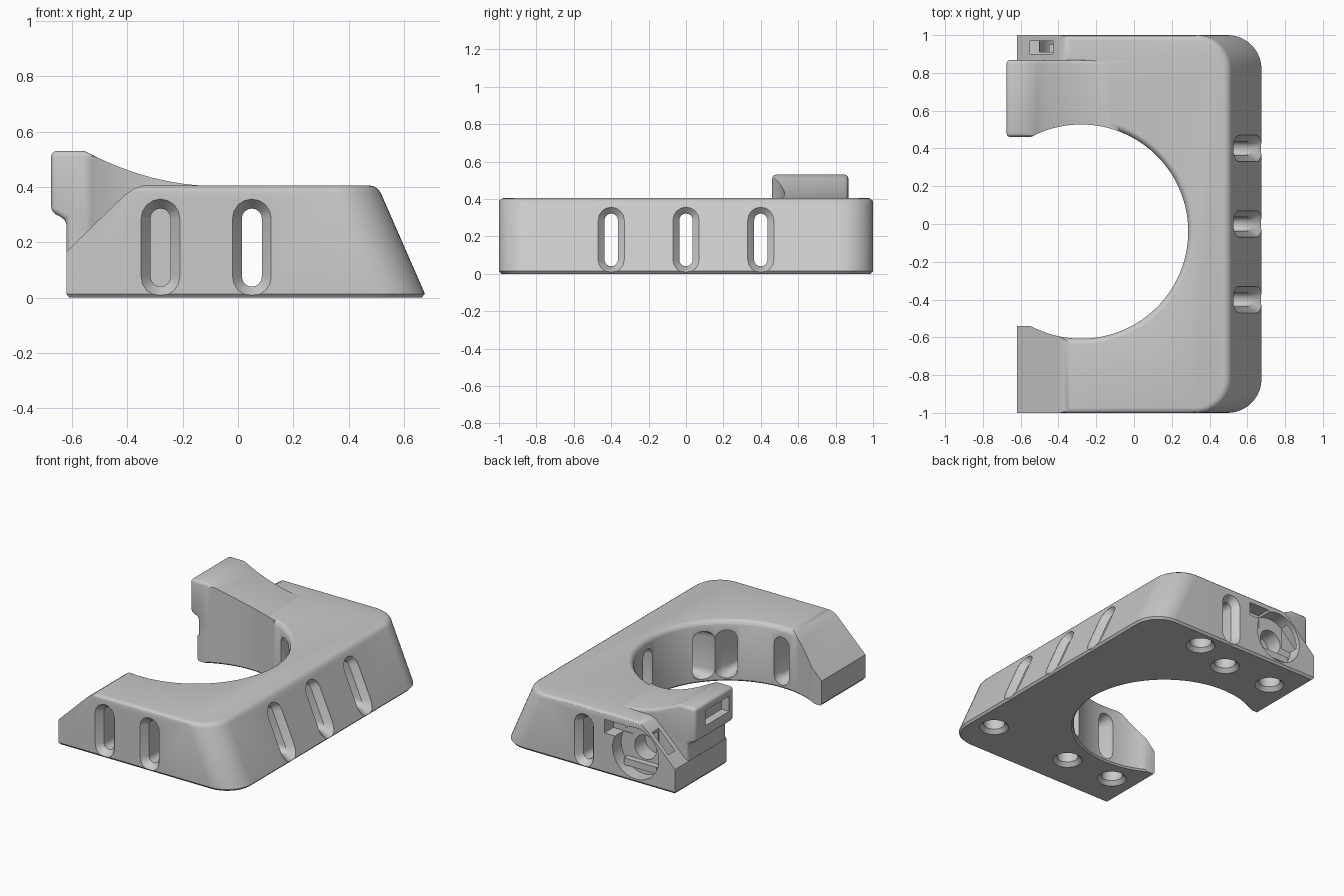
import bpy, bmesh, math
from mathutils import Vector

cube = bpy.data.objects.get("Cube")
if cube:
    bpy.data.objects.remove(cube)

HOLE = Vector((-0.28, -0.04))
HOLE_R = 0.567
TOP = 0.405

grey = bpy.data.materials.new("matte_grey")
grey.use_nodes = True
grey.diffuse_color = (0.59, 0.59, 0.59, 1)
grey.node_tree.nodes["Principled BSDF"].inputs["Base Color"].default_value = (0.59, 0.59, 0.59, 1)


def loft(name, rings):
    """Closed solid skinned through rings of equal point count."""
    bm = bmesh.new()
    rows = [[bm.verts.new(p) for p in ring] for ring in rings]
    n = len(rows[0])
    for a, b in zip(rows, rows[1:]):
        for i in range(n):
            j = (i + 1) % n
            bm.faces.new((a[i], a[j], b[j], b[i]))
    bm.faces.new(rows[0])
    bm.faces.new(rows[-1])
    bmesh.ops.recalc_face_normals(bm, faces=bm.faces)
    mesh = bpy.data.meshes.new(name)
    bm.to_mesh(mesh)
    bm.free()
    mesh.materials.append(grey)
    ob = bpy.data.objects.new(name, mesh)
    bpy.context.collection.objects.link(ob)
    return ob


def prism_y(name, profile, y0, y1):
    return loft(name, [[(x, y, z) for x, z in profile] for y in (y0, y1)])


def box(name, x0, x1, y0, y1, z0, z1):
    return prism_y(name, [(x0, z0), (x1, z0), (x1, z1), (x0, z1)], y0, y1)


def circle(r, n):
    return [(r * math.cos(math.tau * i / n), r * math.sin(math.tau * i / n)) for i in range(n)]


def turned_z(name, cx, cy, steps, n):
    """Upright turned solid from (z, radius) steps."""
    return loft(name, [[(cx + u, cy + v, z) for u, v in circle(r, n)] for z, r in steps])


def apply(ob, mod):
    bpy.context.view_layer.objects.active = ob
    bpy.ops.object.modifier_apply(modifier=mod.name)


def combine(target, other, operation="DIFFERENCE"):
    mod = target.modifiers.new("combine", "BOOLEAN")
    mod.operation = operation
    mod.solver = "EXACT"
    mod.object = other
    apply(target, mod)
    bpy.data.objects.remove(other)


# Body: rounded plan whose +x side leans inwards
def plan(z, inset, lean):
    r, cx = 0.18, 0.675 - lean - 0.18
    cy = 1 - r
    arc = [math.pi / 2 * i / 12 for i in range(13)]
    pts = [(cx + (r - inset) * math.cos(a), cy + (r - inset) * math.sin(a)) for a in arc]
    pts.append((-0.62 + min(inset, 0.01), 1 - inset))
    return [(x, y, z) for x, y in pts] + [(x, -y, z) for x, y in reversed(pts)]


body = loft("bracket_body", [plan(0, 0.012, 0), plan(0.014, 0, 0), plan(0.38, 0, 0.16),
                             plan(0.393, 0.004, 0.166), plan(0.402, 0.014, 0.17),
                             plan(TOP, 0.028, 0.172)])

# Sloped arm ends
combine(body, prism_y("slope_cutter", [(-0.63, 0.156), (-0.41, 0.37), (-0.375, 0.394),
                                       (-0.33, 0.409), (-0.33, 0.6), (-0.8, 0.6), (-0.8, 0.156)],
                      -1.2, 1.2))

# Softened top and bottom rims of the large opening
quarter = [math.pi / 2 * i / 5 for i in range(1, 6)]
rim = [(TOP - 0.035 + 0.036 * math.sin(a), HOLE_R + 0.035 * (1 - math.cos(a))) for a in quarter]
combine(body, turned_z("rim_cutter", HOLE.x, HOLE.y,
                       [(-0.1, HOLE_R + 0.01), (0, HOLE_R + 0.01), (0.02, HOLE_R - 0.01),
                        (0.3, HOLE_R - 0.1), (0.355, HOLE_R - 0.01)]
                       + rim + [(0.6, HOLE_R + 0.036)], 96))

# Raised clip on the back arm, with a hollow curve running down to the top
curve = [(-0.555 + 0.48 * t, 0.403 + 0.127 * (1 - t) ** 2) for t in [i / 12 for i in range(13)]]
clip = prism_y("raised_clip", [(-0.619, 0.03), (-0.619, 0.28), (-0.675, 0.31), (-0.675, 0.53)]
               + curve + [(-0.075, 0.03)], 0.461, 0.868)
bevel = clip.modifiers.new("soft_edges", "BEVEL")
bevel.width = 0.02
bevel.segments = 3
bevel.limit_method = "ANGLE"
bevel.angle_limit = math.radians(40)
apply(clip, bevel)
combine(body, clip, "UNION")

# Large round opening with its mouth, cut as one keyhole shape
reach = math.acos(-0.268 / HOLE_R)
keyhole = [(HOLE.x + HOLE_R * math.cos(a), HOLE.y + HOLE_R * math.sin(a))
           for a in [reach * (i / 36 - 1) for i in range(73)]]
keyhole += [(-1, keyhole[-1][1]), (-1, keyhole[0][1])]
combine(body, loft("opening_cutter", [[(x, y, z) for x, y in keyhole] for z in (-0.2, 0.9)]))


# Flared vertical slots
def stadium(r):
    n, mid, half = 8, 0.181, 0.105
    pts = []
    for sign in (1, -1):
        for i in range(n + 1):
            a = math.pi * i / n
            pts.append((sign * r * math.cos(a), mid + sign * (half + r * math.sin(a))))
    return pts


def slot_x(y):
    wall = HOLE.x + math.sqrt(HOLE_R ** 2 - (y - HOLE.y) ** 2)
    rings = [[(0.68 - 0.437 * z + off, y + u, z) for u, z in stadium(r)]
             for off, r in ((0.03, 0.07), (0, 0.07), (-0.045, 0.036))]
    rings += [[(wall + off, y + u, z) for u, z in stadium(r)]
              for off, r in ((0.07, 0.036), (0.03, 0.055), (-0.15, 0.055))]
    combine(body, loft("slot_cutter", rings))


def slot_y(x, side):
    wall = HOLE.y + side * math.sqrt(HOLE_R ** 2 - (x - HOLE.x) ** 2)
    steps = [(side * 1.03, 0.07), (side, 0.07), (side * 0.955, 0.036),
             (wall + side * 0.07, 0.036), (wall + side * 0.03, 0.055), (wall - side * 0.12, 0.055)]
    combine(body, loft("slot_cutter", [[(x + u, y, z) for u, z in stadium(r)] for y, r in steps]))


for y in (-0.4, 0, 0.4):
    slot_x(y)
for x, side in ((-0.28, -1), (0.05, -1), (0.05, 1)):
    slot_y(x, side)

# Countersunk holes in the underside
for x, y in ((-0.45, 0.77), (-0.09, 0.77), (0.19, 0.87),
             (-0.45, -0.75), (-0.09, -0.75), (0.52, -0.73)):
    combine(body, turned_z("foot_hole_cutter", x, y,
                           [(-0.02, 0.09), (0, 0.09), (0.025, 0.066), (0.1, 0.066)], 32))


# Round pocket in the back arm, with a deeper bore, side notch and slope window
def bore_y(name, x, z, r, y0):
    combine(body, loft(name, [[(x + u, y, z + v) for u, v in circle(r, 40)] for y in (y0, 1.1)]))


bore_y("pocket_cutter", -0.33, 0.195, 0.17, 0.91)
bore_y("bore_cutter", -0.34, 0.205, 0.08, 0.8)
combine(body, box("notch_cutter", -0.25, -0.1, 0.905, 1.1, 0.27, 0.36))
combine(body, box("window_cutter", -0.55, -0.43, 0.9, 0.97, 0.19, 0.6))
combine(body, box("pocket_ledge", -0.45, -0.21, 0.89, 0.95, 0.07, 0.115), "UNION")

# Recess in the outer end of the clip
combine(body, box("clip_recess_cutter", -0.8, -0.62, 0.51, 0.76, 0.38, 0.48))

bpy.ops.object.select_all(action="DESELECT")
body.select_set(True)
bpy.context.view_layer.objects.active = body
bpy.ops.object.shade_smooth_by_angle(angle=math.radians(30))
